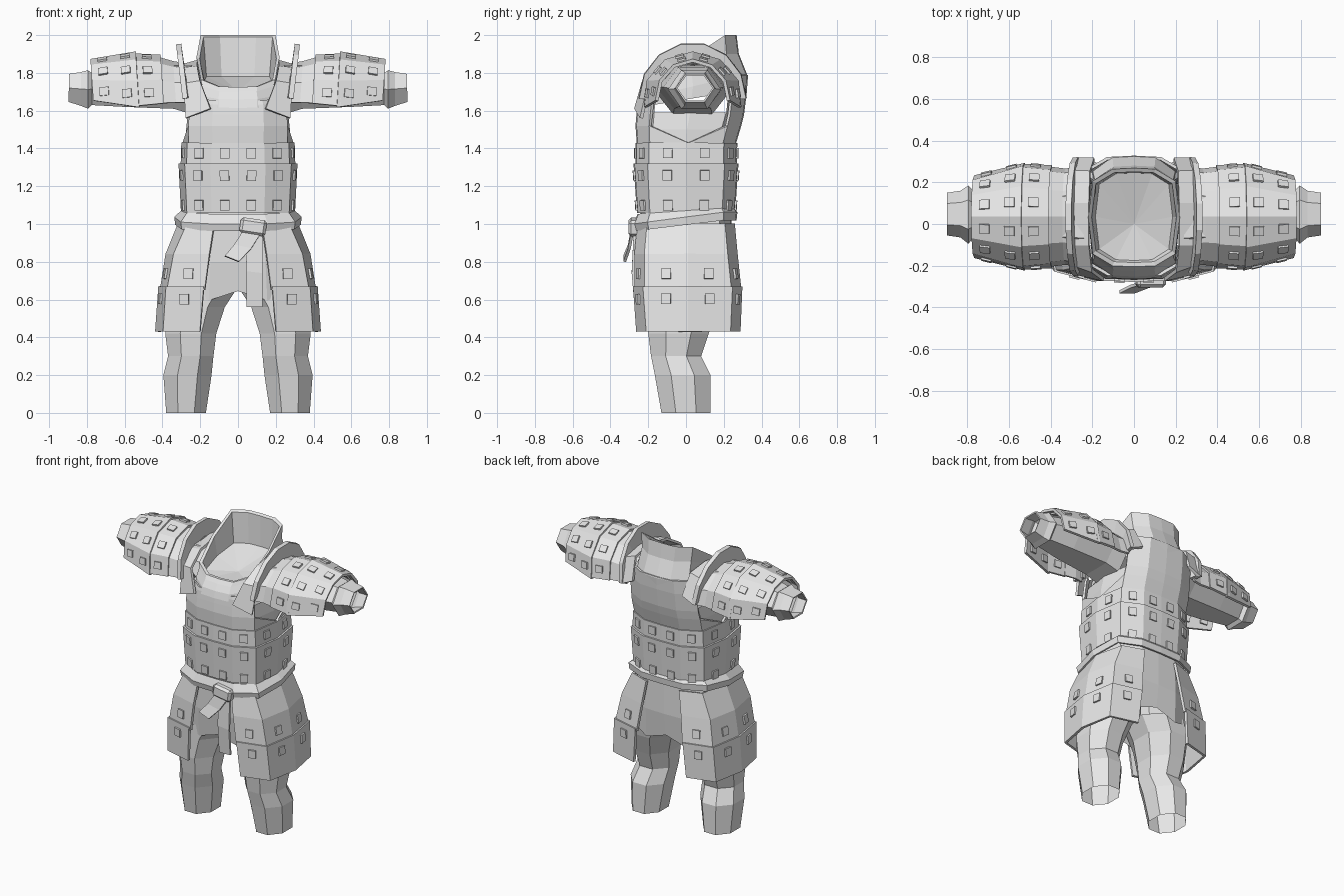
import bpy, bmesh, math
from mathutils import Vector, Matrix

cube = bpy.data.objects.get("Cube")
if cube:
    bpy.data.objects.remove(cube, do_unlink=True)

grey = bpy.data.materials.new("plain grey")
grey.use_nodes = True
grey.diffuse_color = (0.8, 0.8, 0.8, 1)
grey.node_tree.nodes["Principled BSDF"].inputs["Base Color"].default_value = (0.8, 0.8, 0.8, 1)

# Unit body outline, starting at the front centre and turning towards the left
QUARTER = [(0, -1), (.47, -.98), (.9, -.74), (1, 0)]
HALF = QUARTER + [(x, -y) for x, y in QUARTER[-2::-1]]
BODY = HALF + [(-x, y) for x, y in HALF[-2:0:-1]]
OCTAGON = [(math.cos(a) / .924, math.sin(a) / .924)
           for a in [math.pi * (i + .5) / 4 for i in range(8)]]
SIDE_COLUMNS = (2, 3, 8, 9)


def finish(name, bm, mirror=False, thick=0):
    mesh = bpy.data.meshes.new(name)
    bmesh.ops.recalc_face_normals(bm, faces=bm.faces)
    bm.to_mesh(mesh)
    bm.free()
    mesh.materials.append(grey)
    obj = bpy.data.objects.new(name, mesh)
    bpy.context.collection.objects.link(obj)
    if thick:
        solid = obj.modifiers.new("thickness", "SOLIDIFY")
        solid.thickness = thick
        solid.offset = 0
    if mirror:
        obj.modifiers.new("mirror", "MIRROR").use_mirror_merge = False


def sheet(name, rows, closed=False, thick=0, mirror=False, skip=(), fan=None):
    """Skin a grid of points, row by row."""
    bm = bmesh.new()
    vs = [[bm.verts.new(p) for p in row] for row in rows]
    n = len(rows[0])
    for r in range(len(rows) - 1):
        for c in range(n if closed else n - 1):
            if (r, c) not in skip:
                d = (c + 1) % n
                bm.faces.new((vs[r][c], vs[r][d], vs[r + 1][d], vs[r + 1][c]))
    if fan:
        tip = bm.verts.new(fan)
        for c in range(n):
            bm.faces.new((vs[-1][c], vs[-1][(c + 1) % n], tip))
    finish(name, bm, mirror, thick)
    return rows


def ring(z, x0, x1, y0, y1, z_back=None, shape=BODY):
    """Horizontal outline that may climb from z in front to z_back behind."""
    z_back = z if z_back is None else z_back
    return [Vector(((x0 + x1) / 2 + (x1 - x0) / 2 * u, (y0 + y1) / 2 + (y1 - y0) / 2 * v,
                    z + (z_back - z) * max(0, min(1, (v + 1) / 1.74)))) for u, v in shape]


def body(z, rx, y0, y1, z_back=None):
    return ring(z, -rx, rx, y0, y1, z_back)


def studs(name, rows, heights, closed=False, mirror=False, size=.05):
    """Square studs centred on each column of a two-row sheet."""
    bm = bmesh.new()
    n = len(rows[0])
    for c in range(n if closed else n - 1):
        a, b = rows[0][c], rows[0][(c + 1) % n]
        d, e = rows[1][c], rows[1][(c + 1) % n]
        for t in heights:
            left, right = a.lerp(d, t), b.lerp(e, t)
            u = (right - left).normalized()
            w = u.cross((d + e) / 2 - (a + b) / 2).normalized()
            v = w.cross(u)
            m = Matrix((u, v, w)).transposed().to_4x4()
            m.translation = (left + right) / 2
            bmesh.ops.create_cube(bm, size=1, matrix=m @ Matrix.Diagonal((size, size * 1.1, .038, 1)))
    finish(name, bm, mirror)


# Shirt with open armholes and a neckline that dips in front
sheet("shirt", [body(1.0, .29, -.24, .24), body(1.4, .275, -.245, .245), body(1.5, .275, -.24, .25),
                body(1.59, .265, -.235, .28), body(1.63, .26, -.23, .3, 1.76),
                body(1.65, .22, -.225, .28, 1.84)],
      closed=True, skip={(r, c) for r in (3, 4) for c in SIDE_COLUMNS})

# Breastplate, cut away in a curve under the arms
underarm = body(1.52, .287, -.26, .285)
for side in (3, 9):
    underarm[side].z = 1.43
sheet("breastplate", [body(1.41, .283, -.252, .252), underarm,
                      body(1.58, .283, -.255, .3), body(1.63, .28, -.25, .315, 1.7),
                      body(1.65, .27, -.245, .32, 1.79)],
      closed=True, thick=.015, skip={(r, c) for r in range(1, 4) for c in SIDE_COLUMNS})

# Studded bands round the abdomen
upper = sheet("upper_waist_band", [body(1.3, .294, -.258, .258), body(1.43, .29, -.258, .262)],
              closed=True, thick=.02)
studs("upper_band_studs", upper, [.58], closed=True)
lower = sheet("lower_waist_band", [body(1.06, .292, -.25, .25), body(1.32, .305, -.268, .268)],
              closed=True, thick=.02)
studs("lower_band_studs", lower, [.15, .76], closed=True)

# Cloth belt with knot and tails
sheet("belt", [body(1.05, .295, -.25, .25, 1.08), body(1.0, .33, -.27, .265, 1.06),
               body(.965, .325, -.26, .26, 1.02)], closed=True, thick=.015)
knot = bmesh.new()
bmesh.ops.create_cube(knot, size=1, matrix=Matrix.Translation((.08, -.275, .985))
                      @ Matrix.Rotation(.15, 4, "Y") @ Matrix.Diagonal((.14, .06, .085, 1)))
bmesh.ops.bevel(knot, geom=knot.edges[:], offset=.015, segments=1, affect="EDGES")
finish("belt_knot", knot)


def strip(name, path):
    sheet(name, [[Vector((x0, y, z0)), Vector((x1, y, z1))] for x0, x1, y, z0, z1 in path], thick=.015)


strip("short_belt_tail", [(.03, .12, -.285, .97, .95), (-.02, .07, -.3, .89, .87),
                          (-.07, .005, -.325, .83, .8)])
strip("long_belt_tail", [(.04, .13, -.27, .95, .95), (.045, .13, -.28, .75, .74),
                         (.045, .13, -.265, .56, .56)])

# Cloth skirt with an uneven hem, and open trouser legs
hem = body(.645, .33, -.21, .22)
for point in hem[1::2]:
    point.z -= .05
sheet("under_skirt", [body(1.02, .29, -.24, .24), body(.8, .31, -.235, .24), hem], closed=True)
LEG = [(0, .17, .38, -.13, .13), (.2, .14, .395, -.165, .13), (.3, .13, .37, -.185, .08),
       (.42, .115, .385, -.2, .12), (.56, .07, .38, -.2, .17), (.66, .005, .35, -.2, .19)]
sheet("legs", [ring(*row, shape=OCTAGON) for row in LEG], closed=True, mirror=True)


# Hip guards, wrapping from front edge round to back edge
def hip_row(z, inner, corner, side, yf, yb):
    return [Vector(p) for p in [(inner, -yf, z), (corner, -yf + .05, z), (side, .01, z),
                                (corner, yb - .05, z), (inner, yb, z)]]


top, middle, bottom = (hip_row(1.0, .125, .265, .31, .25, .25), hip_row(.84, .15, .335, .375, .265, .265),
                       hip_row(.65, .175, .37, .405, .265, .285))
sheet("upper_hip_guards", [top, middle, bottom], thick=.018, mirror=True)
studs("upper_hip_studs", [middle, bottom], [.55], mirror=True)
edge = sheet("lower_hip_guards", [hip_row(.67, .18, .375, .413, .272, .29),
                                  hip_row(.43, .2, .39, .43, .255, .28)], thick=.018, mirror=True)
studs("lower_hip_studs", edge, [.28], mirror=True)


# Sleeves and flared cuffs
def sleeve_ring(x, y0, y1, z0, z1):
    return [Vector((x, (y0 + y1) / 2 + (y1 - y0) / 2 * math.cos(a),
                    (z0 + z1) / 2 + (z1 - z0) / 2 * math.sin(a) / .866))
            for a in [math.pi * i / 3 for i in range(6)]]


sheet("sleeves", [sleeve_ring(*r) for r in [(.24, -.17, .24, 1.58, 1.84), (.34, -.16, .23, 1.61, 1.84),
                                            (.6, -.12, .2, 1.62, 1.83), (.78, -.07, .16, 1.63, 1.8)]],
      closed=True, mirror=True)
sheet("cuffs", [sleeve_ring(*r) for r in [(.77, -.06, .15, 1.64, 1.79), (.795, -.09, .18, 1.615, 1.81),
                                          (.83, -.06, .155, 1.63, 1.8), (.895, -.05, .145, 1.65, 1.79)]],
      closed=True, thick=.01, mirror=True)


# Arched arm plates, bowed outward at the crown
def arch(x, ry, rz, bow=.015, facets=6, dip=.12):
    angles = [-dip + (math.pi + 2 * dip) * i / facets for i in range(facets + 1)]
    return [Vector((x + bow * math.sin(a), .035 + ry * math.cos(a), 1.665 + rz * math.sin(a)))
            for a in angles]


sheet("shoulder_caps", [arch(.27, .235, .18), arch(.33, .225, .19), arch(.41, .235, .213)],
      thick=.015, mirror=True)
inner = sheet("inner_arm_plates", [arch(.395, .24, .222), arch(.545, .25, .23, dip=.18)],
              thick=.018, mirror=True)
studs("inner_arm_studs", inner, [.5], mirror=True, size=.045)
outer = sheet("outer_arm_plates", [arch(.525, .255, .24, dip=.2), arch(.765, .19, .2, dip=.06)],
              thick=.018, mirror=True)
studs("outer_arm_studs", outer, [.24, .74], mirror=True, size=.045)
sheet("shoulder_flanges", [arch(.265, .21, .17, .035, 7, 0), arch(.28, .285, .295, .035, 7, 0)],
      thick=.028, mirror=True)

# Shoulder straps running from chest over to the back
STRAP = [(.145, .275, -.266, 1.61, 1.56), (.2, .285, -.225, 1.755, 1.74), (.215, .285, -.1, 1.83, 1.82),
         (.215, .285, .1, 1.86, 1.84), (.21, .28, .25, 1.84, 1.82), (.19, .275, .31, 1.7, 1.66)]
sheet("shoulder_straps", [[Vector((a, y, za)), Vector((b, y + .03 * (y < -.2), zb))]
                          for a, b, y, za, zb in STRAP], thick=.018, mirror=True)

# High collar, low in front, with a shallow bowl inside
sheet("collar", [body(1.615, .22, -.265, .322, 1.7), body(1.66, .22, -.252, .328, 1.78),
                 body(1.7, .21, -.225, .28, 1.9), body(1.725, .22, -.205, .268, 2.0),
                 body(1.725, .203, -.185, .25, 1.99), body(1.7, .185, -.175, .245, 1.78)],
      closed=True, fan=(0, 0, 1.7))
